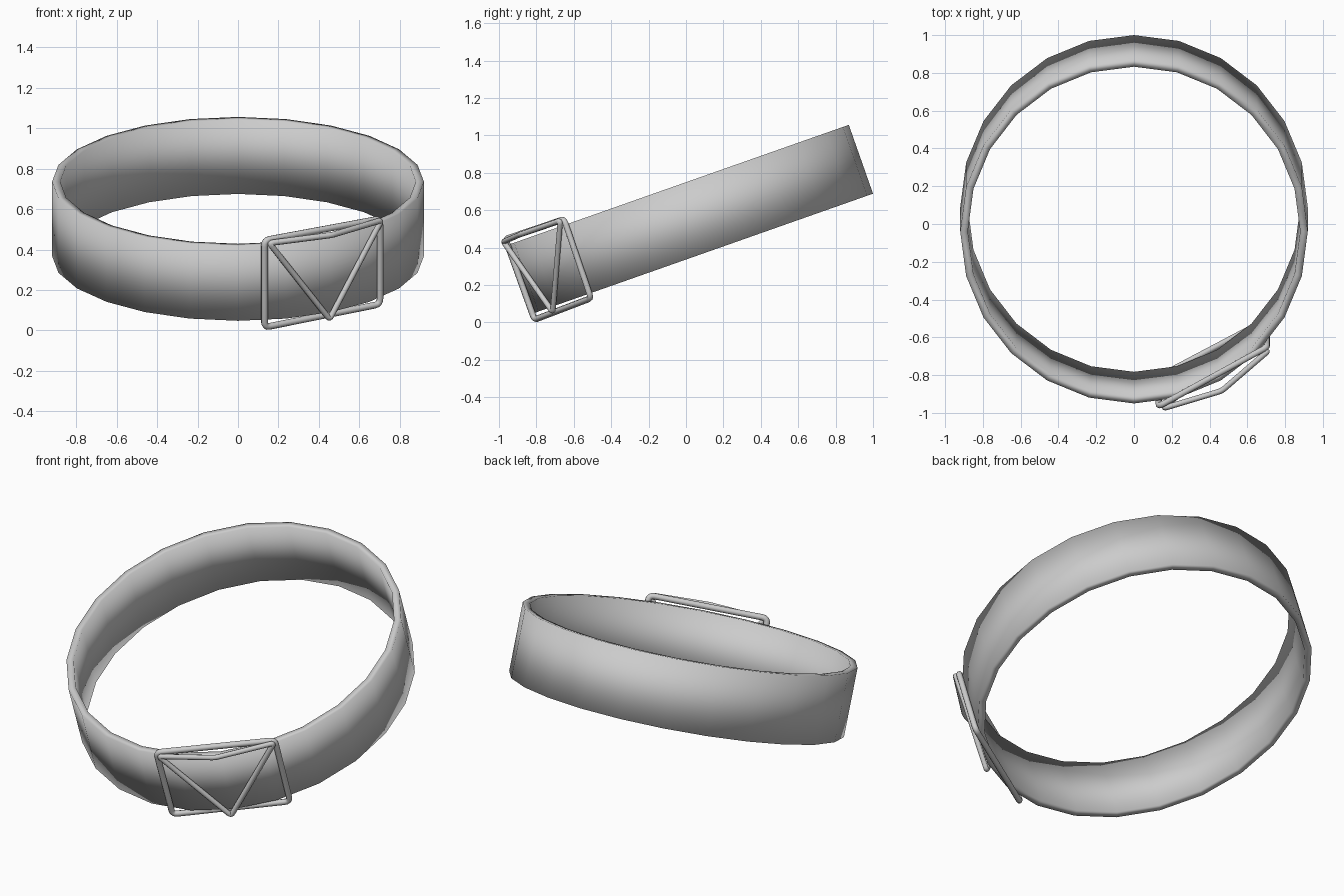
import bpy, bmesh, math
from mathutils import Vector, Matrix

if "Cube" in bpy.data.objects:
    bpy.data.objects.remove(bpy.data.objects["Cube"])

TILT = math.radians(19.4)


def strap(name, rx, ry, thick, height, sides):
    """Closed elliptical band with a rectangular section, softly shaded."""
    bm = bmesh.new()
    rings = []
    for i in range(sides):
        a = 2 * math.pi * i / sides
        c, s = math.cos(a), math.sin(a)
        section = [(0, -height / 2), (0, height / 2), (thick, height / 2), (thick, -height / 2)]
        rings.append([bm.verts.new(((rx - t) * c, (ry - t) * s, z)) for t, z in section])
    for i in range(sides):
        p, q = rings[i], rings[(i + 1) % sides]
        for k in range(4):
            j = (k + 1) % 4
            bm.faces.new((p[k], q[k], q[j], p[j]))
    bmesh.ops.recalc_face_normals(bm, faces=bm.faces)
    for f in bm.faces:
        f.smooth = True
    me = bpy.data.meshes.new(name)
    bm.to_mesh(me)
    bm.free()
    ob = bpy.data.objects.new(name, me)
    bpy.context.collection.objects.link(ob)
    return ob


def wire_loop(name, corners, radius, rounding):
    """Closed round wire with each corner softened."""
    corners = [Vector(c) for c in corners]
    pts = []
    for i, c in enumerate(corners):
        a = c + (corners[i - 1] - c).normalized() * rounding
        b = c + (corners[(i + 1) % len(corners)] - c).normalized() * rounding
        for k in range(5):
            t = k / 4
            pts.append(a * (1 - t) ** 2 + c * 2 * t * (1 - t) + b * t ** 2)
    cu = bpy.data.curves.new(name, 'CURVE')
    cu.dimensions = '3D'
    cu.bevel_depth = radius
    cu.bevel_resolution = 2
    sp = cu.splines.new('POLY')
    sp.points.add(len(pts) - 1)
    for p, co in zip(sp.points, pts):
        p.co = (*co, 1)
    sp.use_cyclic_u = True
    sp.use_smooth = True
    ob = bpy.data.objects.new(name, cu)
    bpy.context.collection.objects.link(ob)
    return ob


# Tilted belt strap
band = strap("belt_strap", 0.92, 0.965, 0.04, 0.39, 24)
band.matrix_world = Matrix.Translation((0, 0.025, 0.552)) @ Matrix.Rotation(TILT, 4, 'X')

# Four-sided buckle frame
wire_loop("buckle_frame", [(0.131, -0.965, 0.446), (0.703, -0.652, 0.552),
                           (0.703, -0.508, 0.130), (0.131, -0.810, 0.015)], 0.017, 0.03)

# Triangular buckle wire with a bent top bar
wire_loop("buckle_prong", [(0.155, -0.976, 0.432), (0.465, -0.883, 0.472),
                           (0.710, -0.672, 0.545), (0.453, -0.712, 0.055)], 0.015, 0.02)
